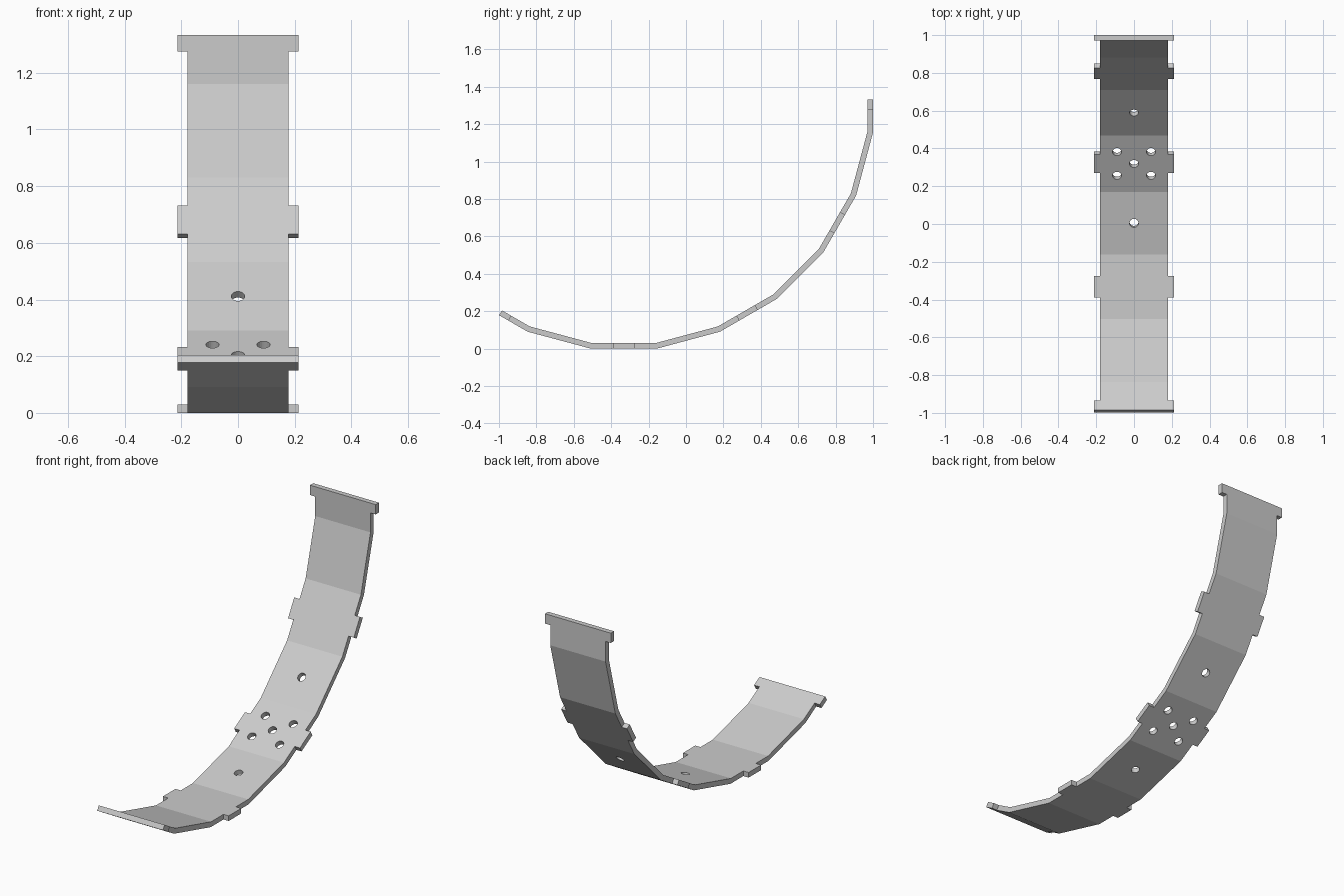
import bpy, bmesh
from math import sin, cos, radians
from mathutils import Vector, Matrix

cube = bpy.data.objects.get("Cube")
if cube:
    bpy.data.objects.remove(cube)

THICK, LINK = 0.03, 0.347        # plate thickness, length of one flat link
BODY, TAB = 0.179, 0.213         # half widths of the strip and of its tabs
TAB_HALF = 0.0575                # half length of a tab along the strip

grey = bpy.data.materials.new("light grey")
grey.use_nodes = True
grey.diffuse_color = (0.6, 0.6, 0.6, 1)
grey.node_tree.nodes["Principled BSDF"].inputs["Base Color"].default_value = (0.6, 0.6, 0.6, 1)


def make_object(name, bm):
    mesh = bpy.data.meshes.new(name)
    bm.to_mesh(mesh)
    bm.free()
    mesh.materials.append(grey)
    obj = bpy.data.objects.new(name, mesh)
    bpy.context.collection.objects.link(obj)
    return obj


def direction(deg):
    return Vector((0, cos(radians(deg)), sin(radians(deg))))


# Centre line: each link bends 15 degrees from the last, end links are half length
angles = range(-30, 91, 15)
start = Vector((0, -0.3325, THICK / 2)) - LINK * (
    direction(0) / 2 + direction(-15) + direction(-30) / 2)
stations, centres = [(start, True)], {}   # (point, whether a tab follows it)
for deg in angles:
    d, p = direction(deg), stations[-1][0]
    if deg == angles[0]:
        stations += [(p + d * TAB_HALF, False), (p + d * LINK / 2, False)]
    elif deg == angles[-1]:
        stations += [(p + d * (LINK / 2 - TAB_HALF), True), (p + d * LINK / 2, False)]
    else:
        mid = centres[deg] = p + d * LINK / 2
        if deg in (0, 30, 60):
            stations += [(mid - d * TAB_HALF, True), (mid + d * TAB_HALF, False)]
        stations.append((p + d * LINK, False))

# Curved strip with side tabs
bm = bmesh.new()
rows = [[bm.verts.new(p + Vector((x, 0, 0))) for x in (-TAB, -BODY, BODY, TAB)]
        for p, _ in stations]
for i in range(len(rows) - 1):
    for c in ((0, 1, 2) if stations[i][1] else (1,)):
        bm.faces.new((rows[i][c], rows[i][c + 1], rows[i + 1][c + 1], rows[i + 1][c]))
bmesh.ops.delete(bm, geom=[v for v in bm.verts if not v.link_faces], context='VERTS')
strip = make_object("curved_strip", bm)

# Round holes: one in each neighbouring link, five in the middle one
holes = [(15, 0, 0), (45, 0, 0), (30, 0, 0)]
holes += [(30, x, s) for x in (-0.09, 0.09) for s in (-0.0725, 0.0725)]
bm = bmesh.new()
for deg, x, s in holes:
    place = Matrix.Translation(centres[deg] + direction(deg) * s + Vector((x, 0, 0)))
    bmesh.ops.create_cone(bm, cap_ends=True, segments=24, radius1=0.0235, radius2=0.0235,
                          depth=0.1, matrix=place @ Matrix.Rotation(radians(deg), 4, 'X'))
cutter = make_object("hole_cutter", bm)
cutter.hide_render = True

# Thicken the sheet, then punch the holes
solid = strip.modifiers.new("thickness", 'SOLIDIFY')
solid.thickness, solid.offset, solid.use_even_offset = THICK, 0, True
punch = strip.modifiers.new("holes", 'BOOLEAN')
punch.operation, punch.solver, punch.object = 'DIFFERENCE', 'EXACT', cutter
bpy.context.view_layer.objects.active = strip
for name in ("thickness", "holes"):
    bpy.ops.object.modifier_apply(modifier=name)
bpy.data.objects.remove(cutter)
